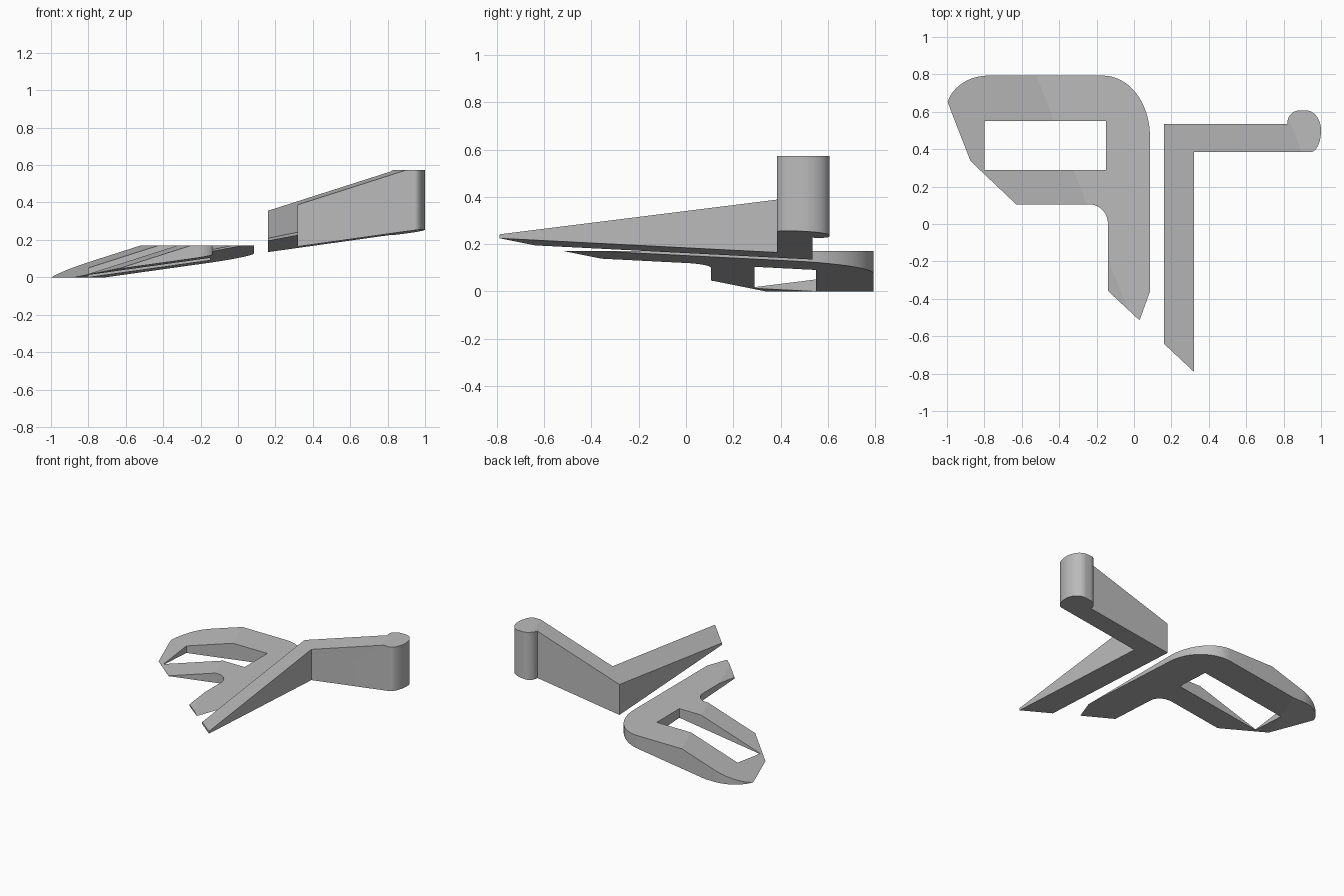
import bpy, bmesh, math
from mathutils import Vector

if "Cube" in bpy.data.objects:
    bpy.data.objects.remove(bpy.data.objects["Cube"])

grey = bpy.data.materials.new("grey")
grey.diffuse_color = (0.5, 0.5, 0.5, 1)
grey.use_nodes = True
grey.node_tree.nodes["Principled BSDF"].inputs["Base Color"].default_value = grey.diffuse_color


def arc(cx, cy, rx, ry, a0, a1, n=20):
    """Points on an elliptical arc, angles in degrees."""
    out = []
    for i in range(n + 1):
        a = math.radians(a0 + (a1 - a0) * i / n)
        out.append((cx + rx * math.cos(a), cy + ry * math.sin(a)))
    return out


def activate(ob):
    bpy.ops.object.select_all(action='DESELECT')
    ob.select_set(True)
    bpy.context.view_layer.objects.active = ob


def prism(name, loops):
    """Upright prism from an outline and optional holes."""
    cu = bpy.data.curves.new(name, 'CURVE')
    cu.dimensions = '2D'
    cu.fill_mode = 'BOTH'
    cu.extrude = 1
    for pts in loops:
        sp = cu.splines.new('POLY')
        sp.points.add(len(pts) - 1)
        for p, (x, y) in zip(sp.points, pts):
            p.co = (x, y, 0, 1)
        sp.use_cyclic_u = True
    ob = bpy.data.objects.new(name, cu)
    bpy.context.collection.objects.link(ob)
    activate(ob)
    bpy.ops.object.convert(target='MESH')
    ob = bpy.context.view_layer.objects.active
    bm = bmesh.new()
    bm.from_mesh(ob.data)
    bmesh.ops.remove_doubles(bm, verts=bm.verts, dist=1e-5)
    bmesh.ops.recalc_face_normals(bm, faces=bm.faces)
    bm.to_mesh(ob.data)
    bm.free()
    return ob


def wedge(top):
    """Slab from z = 0 to top, cut by the two sloping planes."""
    bm = bmesh.new()
    bmesh.ops.create_cube(bm, size=1)
    for v in bm.verts:
        v.co = (v.co.x * 3, v.co.y * 3, (v.co.z + 0.5) * top)
    # z = c + a*x + b*y; sign +1 removes above, -1 removes below
    for c, a, b, sign in ((0.2376, 0.32, 0.125, 1), (0.1396, 0.14, -0.051, -1)):
        bmesh.ops.bisect_plane(bm, geom=bm.verts[:] + bm.edges[:] + bm.faces[:],
                               plane_co=(0, 0, c),
                               plane_no=Vector((-a, -b, 1)).normalized() * sign,
                               clear_outer=True)
        bmesh.ops.holes_fill(bm, edges=[e for e in bm.edges if e.is_boundary])
    bmesh.ops.recalc_face_normals(bm, faces=bm.faces)
    me = bpy.data.meshes.new("wedge")
    bm.to_mesh(me)
    bm.free()
    ob = bpy.data.objects.new("wedge", me)
    ob.hide_render = True
    bpy.context.collection.objects.link(ob)
    return ob


def sloped_part(name, loops, top):
    ob = prism(name, loops)
    cutter = wedge(top)
    mod = ob.modifiers.new("slopes", 'BOOLEAN')
    mod.operation = 'INTERSECT'
    mod.solver = 'EXACT'
    mod.object = cutter
    activate(ob)
    bpy.ops.object.modifier_apply(modifier=mod.name)
    bpy.data.objects.remove(cutter)
    ob.data.materials.clear()
    ob.data.materials.append(grey)
    bpy.ops.object.shade_smooth_by_angle(angle=math.radians(8))
    return ob


# Looped wedge with a stem and a rectangular window
loop_outline = (
    arc(-0.78, 0.60, 0.225, 0.193, 164, 90)          # rounded far corner
    + arc(-0.165, 0.47, 0.25, 0.323, 90, 0, 28)      # large back corner
    + [(0.085, -0.38), (0.035, -0.52), (-0.14, -0.357)]
    + arc(-0.24, 0.005, 0.10, 0.10, 0, 90)           # inner fillet
    + [(-0.63, 0.105), (-0.885, 0.347)])
window = [(-0.8, 0.29), (-0.8, 0.55), (-0.15, 0.55), (-0.15, 0.29)]
sloped_part("looped_wedge", [loop_outline, window], 0.17)

# Angled arm with a rounded knob on its end
arm_outline = (
    [(0.16, -0.64), (0.16, 0.535), (0.82, 0.535)]
    + arc(0.885, 0.54, 0.065, 0.067, 180, 90)        # knob, left side
    + arc(0.92, 0.50, 0.08, 0.107, 90, 0)            # knob, upper right
    + arc(0.945, 0.50, 0.055, 0.115, 0, -90)         # knob, lower right
    + [(0.32, 0.385), (0.32, -0.79)])
sloped_part("angled_arm", [arm_outline], 0.573)
